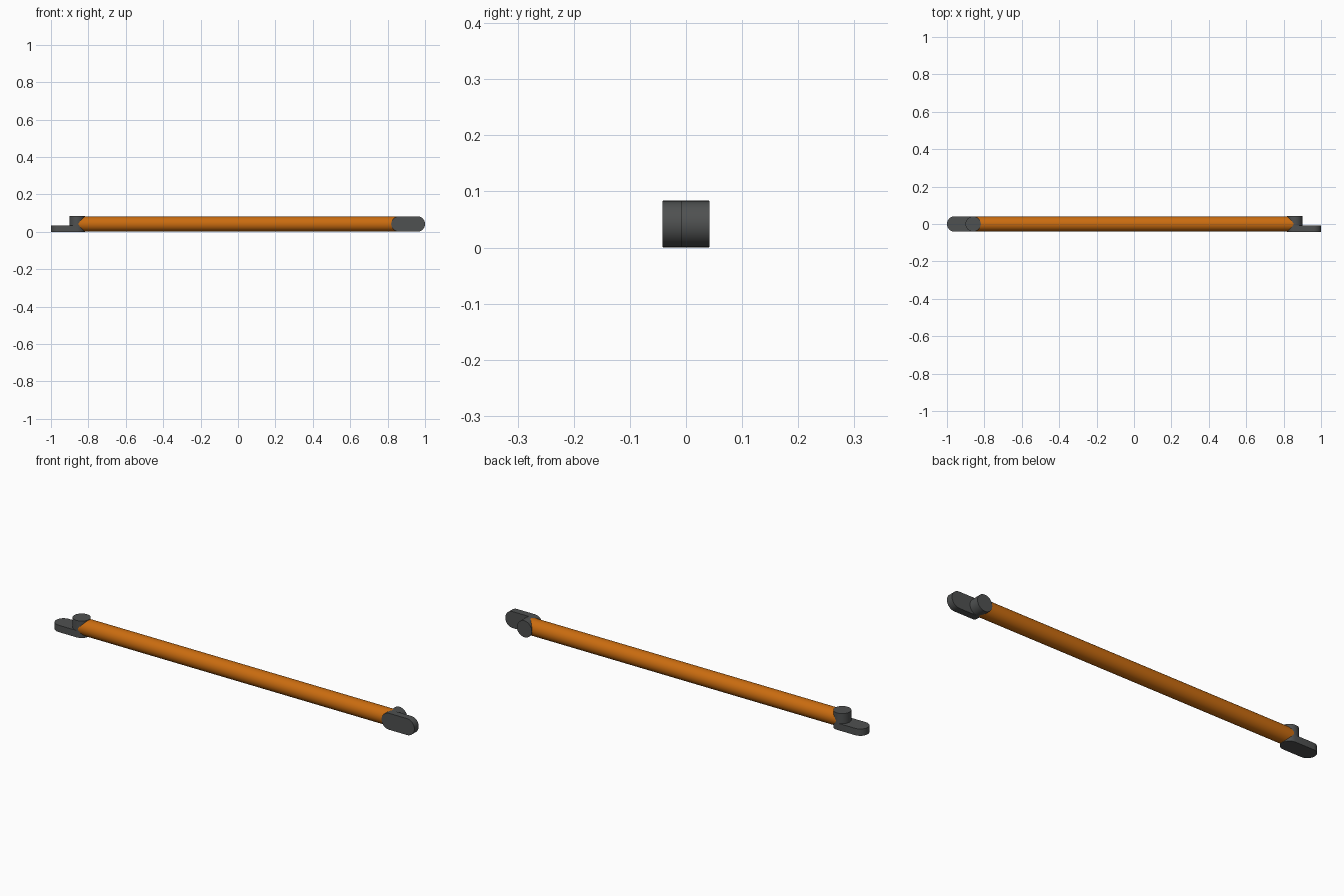
import bpy, bmesh, math
from mathutils import Matrix

if "Cube" in bpy.data.objects:
    bpy.data.objects.remove(bpy.data.objects["Cube"])

H = 0.042        # half height of the end fittings
R = 0.0408       # peg and tab radius
PEG_X = 0.86     # distance of each peg from the centre
TAB = 0.034      # tab thickness
TIP_X = 1 - R    # centre of the rounded tab tip
N = 20           # segments per half circle


def material(name, color):
    m = bpy.data.materials.new(name)
    m.diffuse_color = color
    m.use_nodes = True
    m.node_tree.nodes["Principled BSDF"].inputs["Base Color"].default_value = m.diffuse_color
    return m


def finish(bm, name, matrix, mat):
    bmesh.ops.recalc_face_normals(bm, faces=bm.faces)
    mesh = bpy.data.meshes.new(name)
    bm.to_mesh(mesh)
    bm.free()
    ob = bpy.data.objects.new(name, mesh)
    bpy.context.collection.objects.link(ob)
    ob.matrix_world = matrix
    mesh.materials.append(mat)
    bpy.ops.object.select_all(action='DESELECT')
    ob.select_set(True)
    bpy.context.view_layer.objects.active = ob
    bpy.ops.object.shade_smooth_by_angle(angle=math.radians(35))
    return ob


def arc(cx, start):
    return [(cx + R * math.cos(start + math.pi * i / N),
             R * math.sin(start + math.pi * i / N)) for i in range(N + 1)]


def prism(bm, outline, z0, z1):
    face = bm.faces.new([bm.verts.new((x, y, z0)) for x, y in outline])
    ext = bmesh.ops.extrude_face_region(bm, geom=[face], use_keep_orig=True)
    verts = [g for g in ext['geom'] if isinstance(g, bmesh.types.BMVert)]
    bmesh.ops.translate(bm, vec=(0, 0, z1 - z0), verts=verts)


def end_fitting(name, matrix, mat):
    bm = bmesh.new()
    # flat tab with rounded ends
    prism(bm, arc(-PEG_X, -math.pi / 2) + arc(-TIP_X, math.pi / 2), -H, -H + TAB)
    # round peg standing on the tab
    prism(bm, arc(-PEG_X, -math.pi / 2) + arc(-PEG_X, math.pi / 2)[1:-1], -H + TAB, H)
    return finish(bm, name, matrix, mat)


orange = material("orange", (0.59, 0.15, 0.005, 1))
dark = material("dark_grey", (0.078, 0.082, 0.082, 1))
lift = Matrix.Translation((0, 0, H))

# long rod between the two pegs
bm = bmesh.new()
bmesh.ops.create_cone(bm, cap_ends=True, segments=40, radius1=0.0402,
                      radius2=0.0402, depth=2 * PEG_X)
finish(bm, "rod", lift @ Matrix.Rotation(math.pi / 2, 4, 'Y'), orange)

# left fitting lies flat, right fitting is a quarter turn about the rod
end_fitting("left_end_fitting", lift, dark)
end_fitting("right_end_fitting",
            lift @ Matrix.Rotation(-math.pi / 2, 4, 'X') @ Matrix.Rotation(math.pi, 4, 'Z'), dark)
